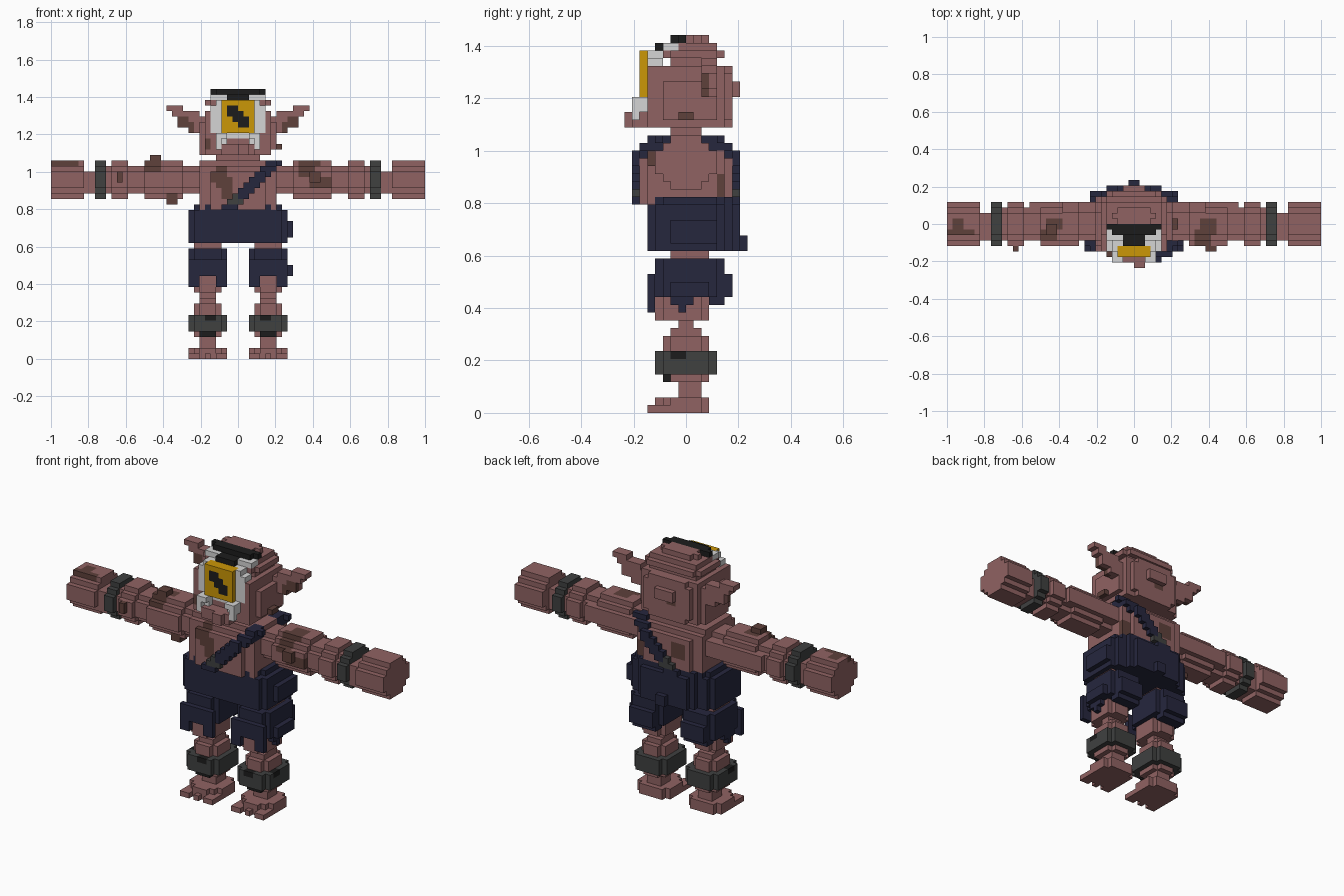
import bpy, bmesh
from itertools import product

if "Cube" in bpy.data.objects:
    bpy.data.objects.remove(bpy.data.objects["Cube"], do_unlink=True)

V = 2 / 68          # edge length of one block

COLOURS = {
    "skin": (0.277, 0.123, 0.123), "brown": (0.112, 0.052, 0.043),
    "navy": (0.019, 0.020, 0.048), "dark_grey": (0.050, 0.052, 0.051),
    "black": (0.012, 0.012, 0.012), "pale": (0.66, 0.66, 0.66),
    "yellow": (0.60, 0.31, 0.002),
}
MATS = {}
for key, rgb in COLOURS.items():
    m = bpy.data.materials.new(key)
    m.use_nodes = True
    m.diffuse_color = (*rgb, 1)
    bsdf = m.node_tree.nodes["Principled BSDF"]
    bsdf.inputs["Base Color"].default_value = (*rgb, 1)
    bsdf.inputs["Roughness"].default_value = 0.9
    MATS[key] = m

cells = {}          # block position -> (part, colour)


def block(part, x, y, z, colour, n=0, axes="xyz"):
    """Fill a box of blocks; n steps the edges between the given axes."""
    rng = [x, y, z]
    ax = ["xyz".index(a) for a in axes]
    for c in product(range(*x), range(*y), range(*z)):
        d = [min(c[i] - rng[i][0], rng[i][1] - 1 - c[i]) for i in range(3)]
        if any(d[a] + d[b] < n for a in ax for b in ax if a < b):
            continue
        cells[c] = (part, colour)


def paint(x, y, z, colour, only="skin"):
    """Recolour existing blocks inside a box."""
    for c in product(range(*x), range(*y), range(*z)):
        if c in cells and cells[c][1] == only:
            cells[c] = (cells[c][0], colour)


def flip(x, s):
    return x if s > 0 else (-x[1], -x[0])


def arm(s, name, x0, x1, inset, colour="skin"):
    """Eight-sided arm segment, thinner by the inset."""
    block(name, flip((x0, x1), s), (inset - 4, 4 - inset),
          (29 + inset, 36 - inset), colour, 2 - inset, "yz")


def leg(s, name, inset, y, z, colour="skin", n=1):
    """Leg layer, narrowed on both sides by the inset."""
    block(name, flip((2 + inset, 9 - inset), s), y, z, colour, n, "xy")


# Torso and neck
block("torso", (-7, 7), (-5, 5), (26, 36), "skin", 1, "yz")
block("torso", (-5, 5), (-6, 6), (26, 35), "skin", 1, "yz")
block("neck", (-4, 4), (-2, 2), (36, 37), "skin")

for s, side in ((1, "left_"), (-1, "right_")):
    # Arm from the shoulder out to the hand
    arm(s, side + "shoulder", 7, 10, 1)
    arm(s, side + "upper_arm", 10, 17, 0)
    arm(s, side + "upper_arm", 17, 20, 1)
    block(side + "upper_arm", flip((7, 19), s), (3, 4), (31, 34), "skin")
    arm(s, side + "forearm", 20, 23, 0)
    arm(s, side + "forearm", 23, 24, 1)
    arm(s, side + "wristband", 24, 26, 0, "dark_grey")
    block(side + "wrist", flip((26, 28), s), (-3, 2), (30, 34), "skin")
    arm(s, side + "hand", 28, 34, 0)

    # Foot, toes, shin and leg band
    leg(s, side + "foot", 0, (-4, 3), (0, 1))
    leg(s, side + "foot", 0, (-3, 3), (1, 2))
    leg(s, side + "foot", 2, (-4, -3), (1, 2), n=0)
    for x in ((2, 4), (5, 6), (7, 9)):
        block(side + "foot", flip(x, s), (-5, -3), (0, 1), "skin")
    leg(s, side + "ankle", 2, (-1, 2), (2, 4), n=0)
    leg(s, side + "calf", 1, (-3, 3), (4, 10))
    leg(s, side + "calf", 2, (-2, 2), (10, 11), n=0)
    leg(s, side + "legband", 0, (-4, 4), (5, 8), "dark_grey")
    leg(s, side + "knee", 2, (-1, 1), (11, 12), n=0)
    leg(s, side + "lower_thigh", 1, (-4, 3), (12, 15))
    leg(s, side + "hip_joint", 1, (-2, 3), (20, 21), n=0)

    # Trouser leg with a ragged hem
    trouser = side + "trouser_leg"
    leg(s, trouser, 0, (-4, 5), (15, 20), "navy")
    leg(s, trouser, 0, (-5, -4), (15, 18), "navy", 0)
    leg(s, trouser, 1, (5, 6), (15, 18), "navy", 0)
    leg(s, trouser, 1, (3, 5), (14, 15), "navy", 0)
    for x in ((2, 4), (7, 9)):
        block(trouser, flip(x, s), (-5, -4), (13, 15), "navy")
    block(trouser, flip((8, 9), s), (-2, 1), (14, 15), "navy")
    block(trouser, flip((8, 9), s), (-1, 0), (13, 14), "navy")

    # Worn marks on the leg band
    paint(flip((4, 6), s), (-4, -3), (7, 8), "black", "dark_grey")
    paint(flip((8, 9), s), (-2, 0), (7, 8), "black", "dark_grey")
    paint(flip((4, 7), s), (-3, -2), (4, 5), "black")

# Shorts with uneven waist, rear bulge and side pouch
block("shorts", (-9, 9), (-5, 5), (21, 27), "navy", 1, "xy")
block("shorts", (-8, 8), (-5, 6), (21, 28), "navy", 2, "xy")
block("shorts", (-5, 5), (6, 7), (21, 27), "navy")
block("shorts", (-1, 1), (7, 8), (21, 23), "navy")
block("shorts", (9, 10), (-2, 4), (22, 25), "navy")
block("left_trouser_leg", (9, 10), (-2, 3), (15, 17), "navy")
block("torso", (-4, 4), (-4, 5), (27, 28), "skin")
paint((-3, 2), (-6, -4), (27, 28), "dark_grey", "navy")

# Diagonal strap across the chest and back
for z in range(27, 36):
    for x in range(z - 30, z - 27):
        ys = [c[1] for c in cells if c[0] == x and c[2] == z
              and cells[c][0] in ("torso", "shorts")] or [-3, 3]
        for y in (max(min(ys) - 1, -7), min(max(ys) + 1, 6)):
            cells[(x, y, z)] = ("strap", "navy")
paint((5, 7), (-5, -2), (34, 36), "navy")
paint((5, 7), (2, 5), (34, 36), "navy")
# Buckles
for y in (-7, 6):
    block("buckle", (-2, 1), (y, y + 1), (28, 29), "dark_grey")
    block("buckle", (-1, 0), (y, y + 1), (29, 30), "dark_grey")

# Head: muzzle, skull, cheeks, back of the head, crown and jaw
block("head", (-6, 6), (-5, 5), (37, 45), "skin")
block("head", (-6, 6), (-3, 5), (45, 48), "skin", 1)
block("head", (-7, 7), (-4, 5), (38, 43), "skin", 1, "xy")
block("head", (-7, 6), (-3, 4), (37, 38), "skin")
block("head", (-5, 5), (5, 6), (37, 45), "skin", 1, "xz")
block("head", (-2, 2), (6, 7), (41, 43), "skin")
block("head", (-4, 4), (0, 3), (48, 49), "skin", 1, "xy")
block("jaw", (-4, 4), (-7, -5), (37, 39), "skin", 1, "xy")
block("jaw", (0, 2), (-8, -7), (37, 39), "skin")

# Pale face, tusks, single yellow eye with slanted pupil
block("face", (-5, 5), (-5, -3), (40, 47), "pale", 1, "xz")
block("face", (-5, 5), (-3, -1), (47, 48), "pale")
for s, side in ((1, "left_"), (-1, "right_")):
    block(side + "tusk", flip((2, 4), s), (-7, -5), (40, 41), "pale")
    block(side + "tusk", flip((3, 4), s), (-7, -6), (38, 40), "pale")
    block(side + "tusk", flip((2, 4), s), (-6, -5), (39, 40), "pale")
block("eye", (-3, 3), (-6, -4), (41, 47), "yellow")
for z, x in ((45, (-2, 0)), (44, (-2, 1)), (43, (-1, 2)), (42, (0, 2))):
    paint(x, (-6, -5), (z, z + 1), "black", "yellow")

# Black hair ridge
block("hair", (-5, 5), (-1, 0), (48, 49), "black")
block("hair", (-4, 4), (-2, -1), (48, 49), "black")
block("hair", (-2, 2), (-4, -1), (47, 48), "black")

# Pointed ears, row by row
for s, side in ((1, "left_"), (-1, "right_")):
    for z, x in ((45, (10, 13)), (44, (7, 12)), (43, (6, 11)),
                 (42, (6, 11)), (41, (6, 9)), (40, (6, 7))):
        block(side + "ear", flip(x, s), (2, 4), (z, z + 1), "skin")
    paint(flip((8, 11), s), (2, 3), (41, 43), "brown")
    paint(flip((9, 11), s), (2, 3), (43, 44), "brown")

# Brown blotches on torso and head
for x, y, z in (
    ((-5, -2), (-6, -3), (32, 34)), ((-4, -1), (-6, -3), (31, 33)),
    ((-4, -2), (-6, -3), (34, 35)), ((-3, -1), (-6, -4), (29, 31)),
    ((5, 7), (4, 6), (28, 31)), ((-4, -1), (4, 6), (30, 33)),
    ((-7, -5), (-5, -3), (38, 40)), ((-2, 0), (5, 6), (40, 42)),
):
    paint(x, y, z, "brown")
# Brown blotches on the arms
for x, y, z in (
    ((11, 14), (-4, -1), (33, 36)), ((12, 15), (-2, 1), (35, 36)),
    ((13, 17), (-4, -2), (31, 33)), ((-34, -29), (-4, -1), (35, 36)),
    ((-33, -31), (-1, 1), (35, 36)), ((-17, -14), (-4, -1), (34, 36)),
    ((-16, -13), (-1, 1), (34, 36)), ((-13, -11), (-4, -1), (29, 30)),
):
    paint(x, y, z, "brown")
# Small raised lumps
for x, y, z in (
    ((-16, -14), (-2, 0), (36, 37)), ((-13, -11), (-2, 0), (28, 29)),
    ((-22, -21), (-5, -4), (32, 34)), ((13, 15), (-5, -4), (32, 34)),
    ((7, 8), (-1, 1), (38, 39)),
):
    block("skin_lumps", x, y, z, "brown")

# Turn every part into one clean mesh of its outer faces
DIRS = [(a, s) for a in range(3) for s in (0, 1)]
for part in sorted({p for p, _ in cells.values()}):
    own = {c: col for c, (p, col) in cells.items() if p == part}
    names = sorted(set(own.values()))
    bm, verts = bmesh.new(), {}
    for c, col in own.items():
        for a, s in DIRS:
            nb = list(c)
            nb[a] += 1 if s else -1
            if tuple(nb) in own:
                continue
            quad = []
            for u, w in ((0, 0), (1, 0), (1, 1), (0, 1)):
                p = list(c)
                p[a] += s
                p[(a + 1) % 3] += u
                p[(a + 2) % 3] += w
                p = tuple(p)
                if p not in verts:
                    verts[p] = bm.verts.new([k * V for k in p])
                quad.append(verts[p])
            f = bm.faces.new(quad if s else quad[::-1])
            f.material_index = names.index(col)
    bmesh.ops.dissolve_limit(bm, angle_limit=0.01, verts=bm.verts[:],
                             edges=bm.edges[:], delimit={'MATERIAL'})
    me = bpy.data.meshes.new(part)
    bm.to_mesh(me)
    bm.free()
    for nme in names:
        me.materials.append(MATS[nme])
    bpy.context.collection.objects.link(bpy.data.objects.new(part, me))
